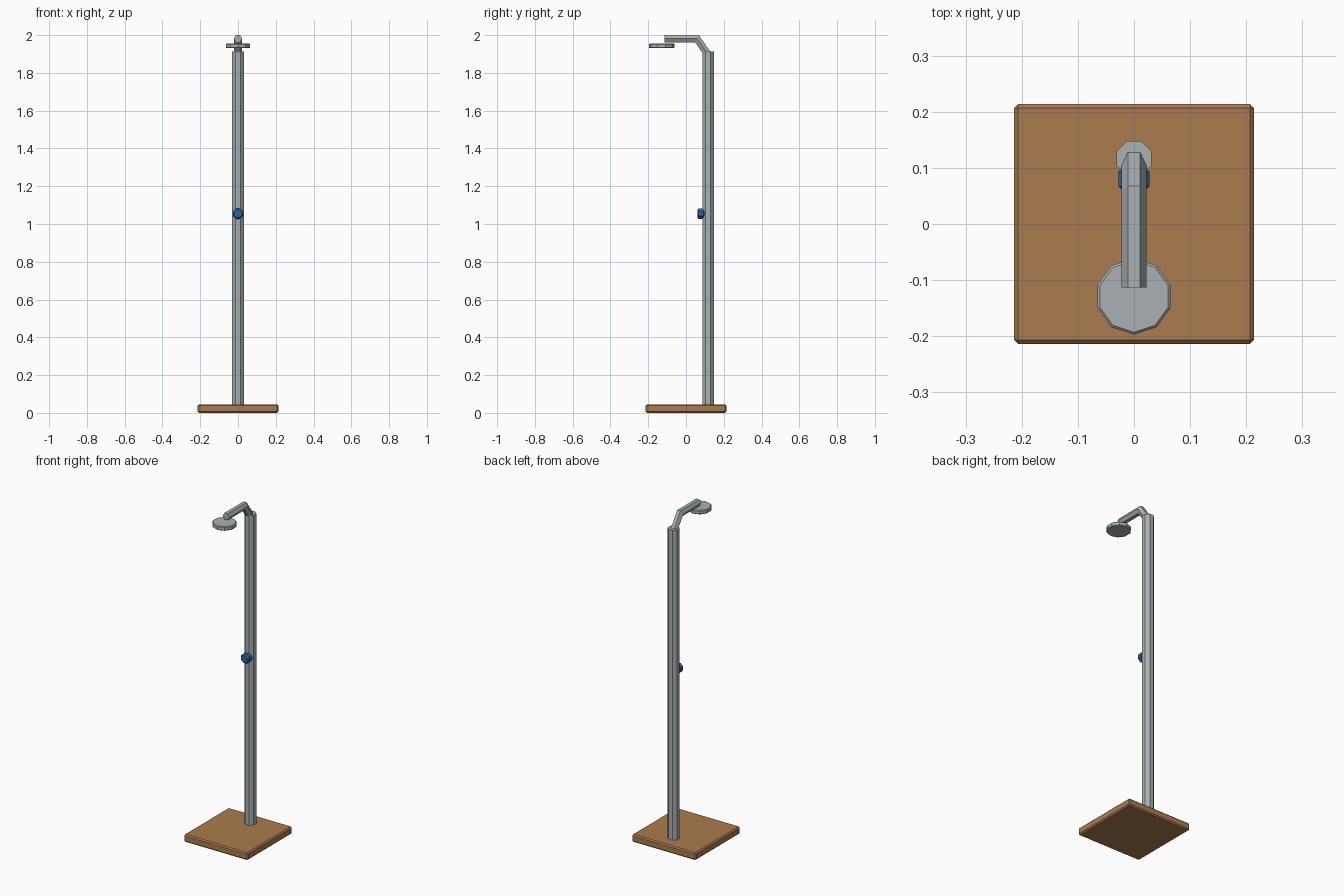
import bpy, bmesh, math
from mathutils import Matrix, Vector

default_cube = bpy.data.objects.get("Cube")
if default_cube:
    bpy.data.objects.remove(default_cube)


def material(name, rgb):
    mat = bpy.data.materials.new(name)
    mat.use_nodes = True
    mat.diffuse_color = (*rgb, 1)
    mat.node_tree.nodes["Principled BSDF"].inputs["Base Color"].default_value = (*rgb, 1)
    return mat


metal = material("brushed grey metal", (0.40, 0.44, 0.45))
wood = material("warm brown wood", (0.40, 0.20, 0.075))
blue = material("blue handle", (0.03, 0.13, 0.36))


def finish(name, bm, mat, bevel=0):
    bmesh.ops.recalc_face_normals(bm, faces=bm.faces)
    mesh = bpy.data.meshes.new(name)
    bm.to_mesh(mesh)
    bm.free()
    mesh.materials.append(mat)
    obj = bpy.data.objects.new(name, mesh)
    bpy.context.collection.objects.link(obj)
    if bevel:
        mod = obj.modifiers.new("Chamfer", 'BEVEL')
        mod.width = bevel
        mod.segments = 1
        mod.limit_method = 'ANGLE'
        mod.angle_limit = math.radians(50)
    return obj


def prism(name, mat, centre, radius, depth, sides, turn=0, tilt=0, bevel=0):
    bm = bmesh.new()
    matrix = (Matrix.Translation(centre) @ Matrix.Rotation(tilt, 4, 'X')
              @ Matrix.Rotation(turn, 4, 'Z'))
    bmesh.ops.create_cone(bm, cap_ends=True, segments=sides, radius1=radius,
                          radius2=radius, depth=depth, matrix=matrix)
    return finish(name, bm, mat, bevel)


# Square wooden base with chamfered edges
bm = bmesh.new()
bmesh.ops.create_cube(bm, size=1, matrix=Matrix.Translation((0, 0, 0.0225))
                      @ Matrix.Diagonal((0.427, 0.427, 0.045, 1)))
finish("base", bm, wood, 0.007)

# Octagonal post, flat sides to front and back
prism("post", metal, (0, 0.117, 0.977), 0.0335, 1.874, 8, turn=math.pi / 8)

# Hexagonal arm swept along a bent path, mitred at the bend
path = [Vector(p) for p in ((0, 0.121, 1.89), (0, 0.058, 1.981), (0, -0.113, 1.981))]
side = Vector((1, 0, 0))
bm = bmesh.new()
rings = []
for i, point in enumerate(path):
    steps = [(b - a).normalized() for a, b in zip(path, path[1:])]
    before, after = steps[max(i - 1, 0)], steps[min(i, 1)]
    along = (before + after).normalized()
    up = side.cross(along) * -1 / along.dot(before)
    rings.append([bm.verts.new(point + 0.022 * (side * math.cos(k * math.pi / 3)
                                                + up * math.sin(k * math.pi / 3)))
                  for k in range(6)])
for low, high in zip(rings, rings[1:]):
    for k in range(6):
        n = (k + 1) % 6
        bm.faces.new((low[k], low[n], high[n], high[k]))
bm.faces.new(rings[0])
bm.faces.new(rings[-1])
finish("arm", bm, metal)

# Ten-sided shower head below the arm
prism("shower_head", metal, (0, -0.129, 1.943), 0.068, 0.025, 10, bevel=0.004)

# Round tap handle on the front of the post
prism("tap_handle", blue, (0, 0.08, 1.055), 0.03, 0.04, 8,
      turn=math.pi / 8, tilt=math.pi / 2, bevel=0.007)
